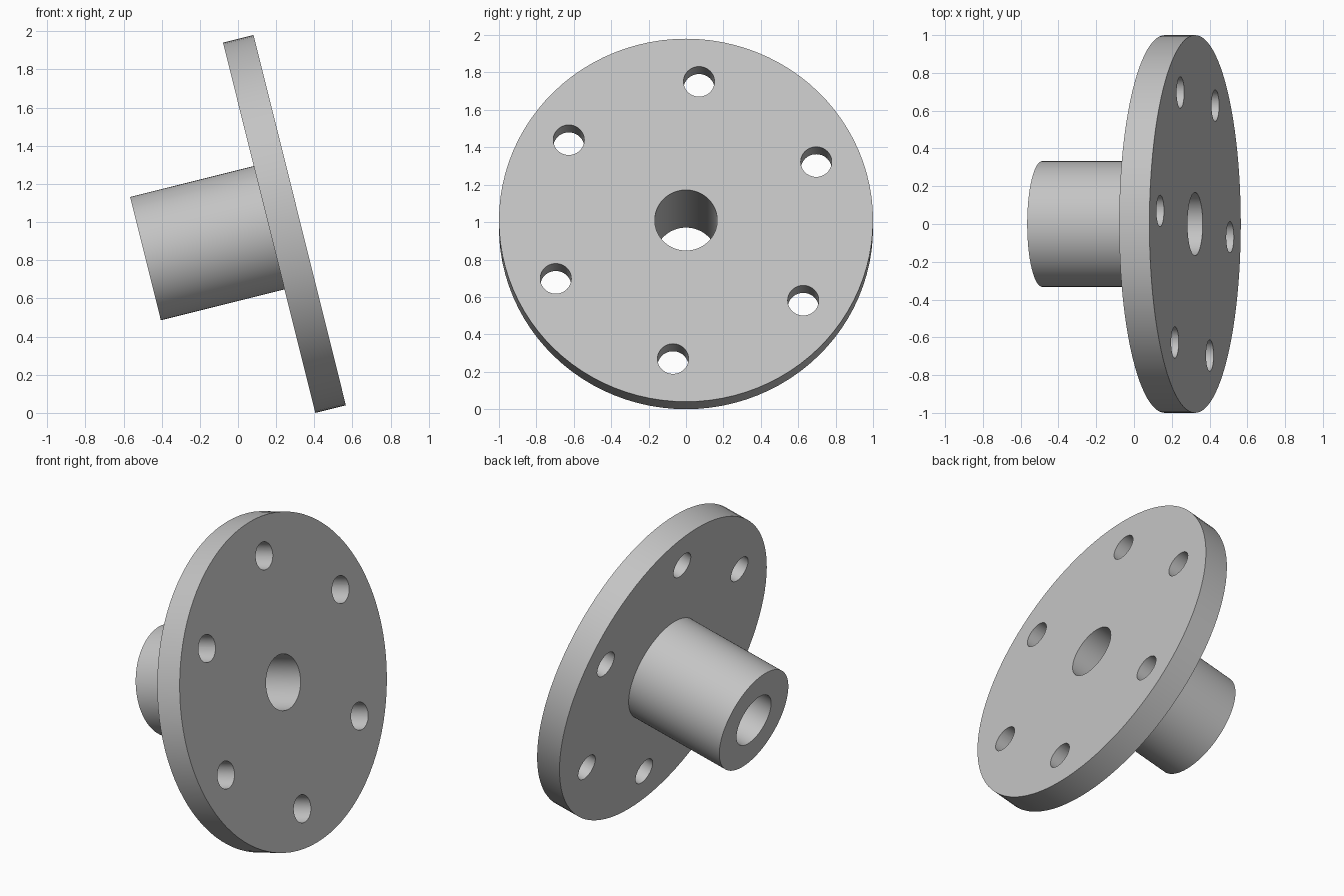
import bpy
import bmesh
from math import cos, sin, radians, tau
from mathutils import Matrix, Vector

cube = bpy.data.objects.get("Cube")
if cube:
    bpy.data.objects.remove(cube, do_unlink=True)

# Dimensions along and around the shaft axis (local z, flange face at z = 0)
FLANGE_R, HUB_R, BORE_R = 1.0, 0.333, 0.167
THICK, LENGTH = 0.165, 0.833
BOLT_CIRCLE, BOLT_R, BOLT_COUNT = 0.767, 0.083, 6
TILT = radians(14)

grey = bpy.data.materials.new("plain grey")
grey.use_nodes = True
colour = (0.55, 0.55, 0.55, 1)
grey.diffuse_color = colour
grey.node_tree.nodes["Principled BSDF"].inputs["Base Color"].default_value = colour


def add_object(name, bm):
    mesh = bpy.data.meshes.new(name)
    bmesh.ops.recalc_face_normals(bm, faces=bm.faces)
    bm.to_mesh(mesh)
    bm.free()
    mesh.materials.append(grey)
    obj = bpy.data.objects.new(name, mesh)
    bpy.context.collection.objects.link(obj)
    return obj


# Flange, hub and bore turned from one closed profile of (radius, height)
profile = [(BORE_R, 0), (FLANGE_R, 0), (FLANGE_R, -THICK),
           (HUB_R, -THICK), (HUB_R, -LENGTH), (BORE_R, -LENGTH)]
bm = bmesh.new()
verts = [bm.verts.new((r, 0, z)) for r, z in profile]
edges = [bm.edges.new((verts[i - 1], v)) for i, v in enumerate(verts)]
bmesh.ops.spin(bm, geom=verts + edges, cent=(0, 0, 0), axis=(0, 0, 1),
               angle=tau, steps=96, use_merge=True)
bmesh.ops.remove_doubles(bm, verts=bm.verts, dist=1e-5)
flange = add_object("flanged_hub", bm)

# Ring of bolt hole cutters
bm = bmesh.new()
for i in range(BOLT_COUNT):
    a = radians(5.2) + tau * i / BOLT_COUNT
    place = Matrix.Translation((-BOLT_CIRCLE * cos(a), BOLT_CIRCLE * sin(a), -THICK / 2))
    bmesh.ops.create_cone(bm, cap_ends=True, segments=48, radius1=BOLT_R,
                          radius2=BOLT_R, depth=THICK * 2, matrix=place)
cutter = add_object("bolt_hole_cutter", bm)
cutter.hide_render = True

# Drill the holes, then discard the cutter
cut = flange.modifiers.new("bolt_holes", "BOOLEAN")
cut.operation = "DIFFERENCE"
cut.solver = "EXACT"
cut.object = cutter
bpy.ops.object.select_all(action="DESELECT")
bpy.context.view_layer.objects.active = flange
flange.select_set(True)
bpy.ops.object.modifier_apply(modifier=cut.name)
bpy.data.objects.remove(cutter, do_unlink=True)

# Tilt the part, rest it on the ground and centre it
flange.data.transform(Matrix.Rotation(radians(90) - TILT, 4, "Y"))
points = [v.co for v in flange.data.vertices]
low = Vector([min(p[k] for p in points) for k in range(3)])
high = Vector([max(p[k] for p in points) for k in range(3)])
mid = (low + high) / 2
flange.data.transform(Matrix.Translation((-mid.x, -mid.y, -low.z)))
bpy.ops.object.shade_smooth_by_angle(angle=radians(30))
